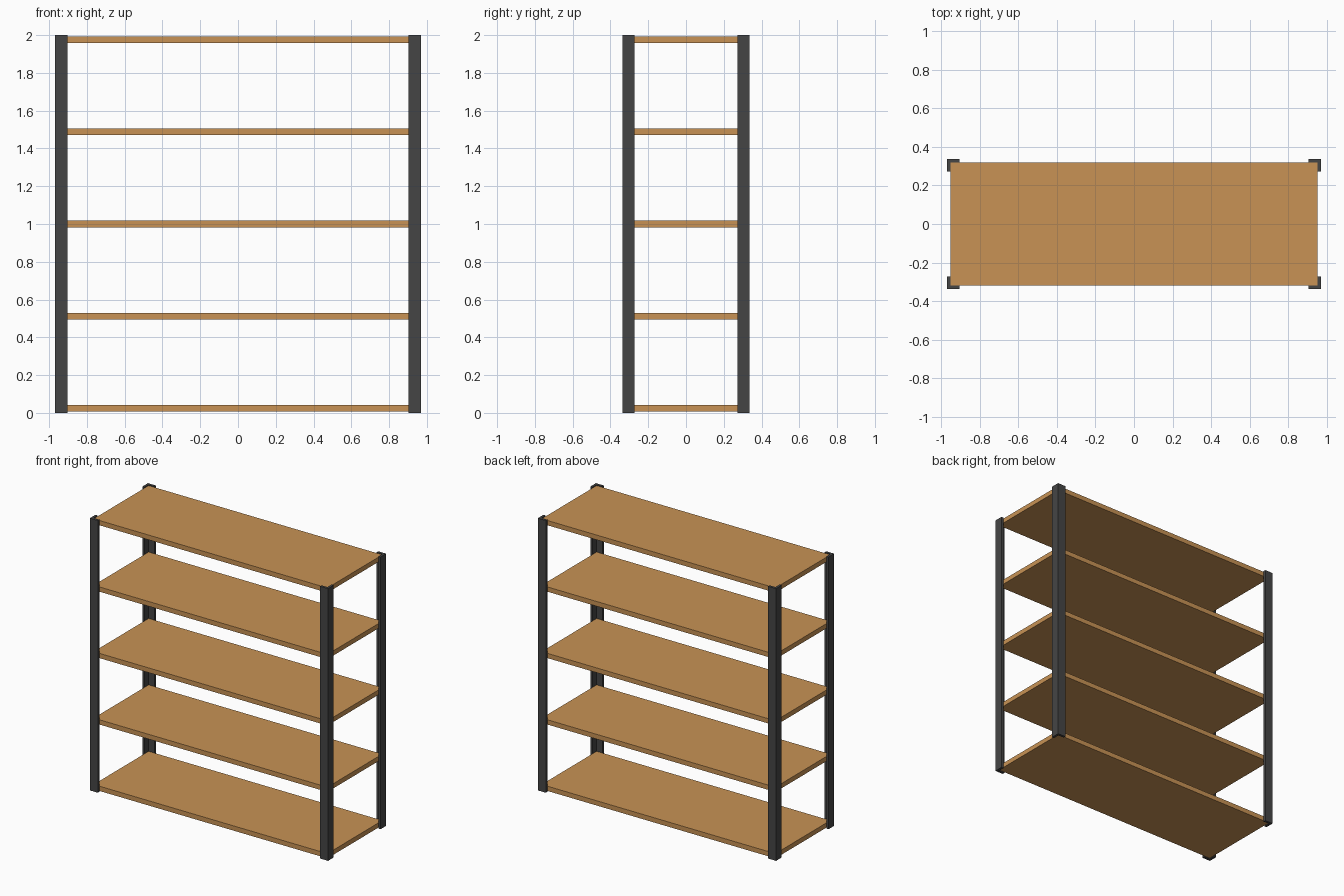
import bpy, bmesh

if "Cube" in bpy.data.objects:
    bpy.data.objects.remove(bpy.data.objects["Cube"])

HX, HY, H = 0.968, 0.337, 2.0      # outer half sizes and height
LEG, T = 0.065, 0.018              # angle-iron flange width and thickness
BOARD = 0.035


def material(name, rgb):
    m = bpy.data.materials.new(name)
    m.diffuse_color = (*rgb, 1)
    m.use_nodes = True
    m.node_tree.nodes["Principled BSDF"].inputs["Base Color"].default_value = m.diffuse_color
    return m


wood = material("wood", (0.58, 0.29, 0.09))
steel = material("dark_steel", (0.06, 0.06, 0.06))


def extruded(name, outline, z0, z1, mat):
    """Extrude a flat outline from z0 up to z1."""
    bm = bmesh.new()
    face = bm.faces.new([bm.verts.new((x, y, z0)) for x, y in outline])
    new = bmesh.ops.extrude_face_region(bm, geom=[face])["geom"]
    bmesh.ops.translate(bm, vec=(0, 0, z1 - z0),
                        verts=[v for v in new if isinstance(v, bmesh.types.BMVert)])
    bmesh.ops.recalc_face_normals(bm, faces=bm.faces)
    me = bpy.data.meshes.new(name)
    bm.to_mesh(me)
    bm.free()
    me.materials.append(mat)
    ob = bpy.data.objects.new(name, me)
    bpy.context.collection.objects.link(ob)
    return ob


# L-section corner posts, flanges wrapping the outside of the boards
profile = [(HX, HY), (HX - LEG, HY), (HX - LEG, HY - T),
           (HX - T, HY - T), (HX - T, HY - LEG), (HX, HY - LEG)]
for sx, side in ((-1, "left"), (1, "right")):
    for sy, end in ((-1, "front"), (1, "back")):
        extruded(f"{end}_{side}_post", [(sx * x, sy * y) for x, y in profile], 0, H, steel)

# Five evenly spaced boards sitting inside the posts
bx, by = HX - T, HY - T
for i in range(5):
    z = 0.024 + i * 0.488
    extruded(f"shelf_board_{i + 1}", [(-bx, -by), (bx, -by), (bx, by), (-bx, by)],
             z - BOARD / 2, z + BOARD / 2, wood)
